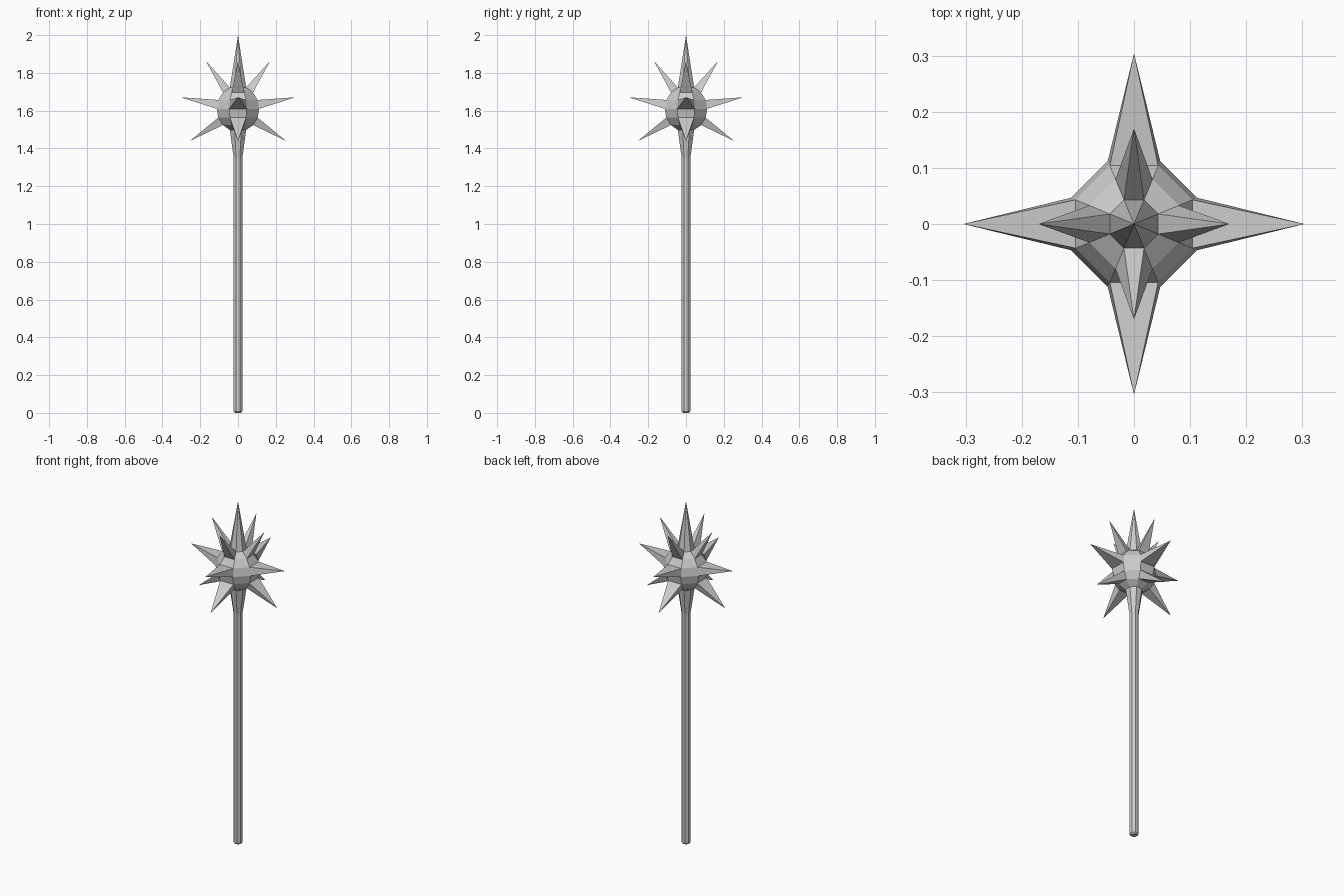
import bpy, bmesh
from math import radians, cos, sin, atan2, hypot, pi
from mathutils import Matrix, Vector

if "Cube" in bpy.data.objects:
    bpy.data.objects.remove(bpy.data.objects["Cube"])

CENTRE = 1.61
RADIUS = 0.122


def finish(bm, name):
    bmesh.ops.recalc_face_normals(bm, faces=bm.faces[:])
    mesh = bpy.data.meshes.new(name)
    bm.to_mesh(mesh)
    bm.free()
    obj = bpy.data.objects.new(name, mesh)
    bpy.context.collection.objects.link(obj)
    return obj


# Spiked head: an eight-sided ball whose faces and poles are pulled into spikes
bm = bmesh.new()
bmesh.ops.create_uvsphere(bm, u_segments=8, v_segments=8, radius=RADIUS,
                          matrix=Matrix.Rotation(radians(22.5), 4, 'Z'))
for v in bm.verts:
    if hypot(v.co.x, v.co.y) < 1e-4:
        v.co.z = 0.39 if v.co.z > 0 else -0.43

# band latitude -> spike tip (radial distance, height from ball centre)
tips = {56.25: (0.17, 0.253), 11.25: (0.304, 0.061), -33.75: (0.254, -0.17)}
for f in bm.faces[:]:
    if len(f.verts) != 4:
        continue
    c = f.calc_center_median()
    lat = atan2(c.z, hypot(c.x, c.y))
    az = atan2(c.y, c.x)
    if abs(az / (pi / 2) - round(az / (pi / 2))) > 0.1:
        continue
    for band, (r, z) in tips.items():
        if abs(lat - radians(band)) < radians(8):
            tip = bmesh.ops.poke(bm, faces=[f])['verts'][0]
            tip.co = Vector((r * cos(az), r * sin(az), z))
            break
bmesh.ops.translate(bm, verts=bm.verts[:], vec=(0, 0, CENTRE))
finish(bm, "spiked_head")

# Shaft: eight-sided rod with a small chamfer at the butt
bm = bmesh.new()
top = 1.5
bmesh.ops.create_cone(bm, cap_ends=True, segments=8, radius1=0.025, radius2=0.025, depth=top,
                      matrix=Matrix.Translation((0, 0, top / 2)) @ Matrix.Rotation(radians(22.5), 4, 'Z'))
butt = [e for e in bm.edges if all(v.co.z < 0.01 for v in e.verts)]
bmesh.ops.bevel(bm, geom=butt, offset=0.007, segments=1, affect='EDGES')
finish(bm, "shaft")
